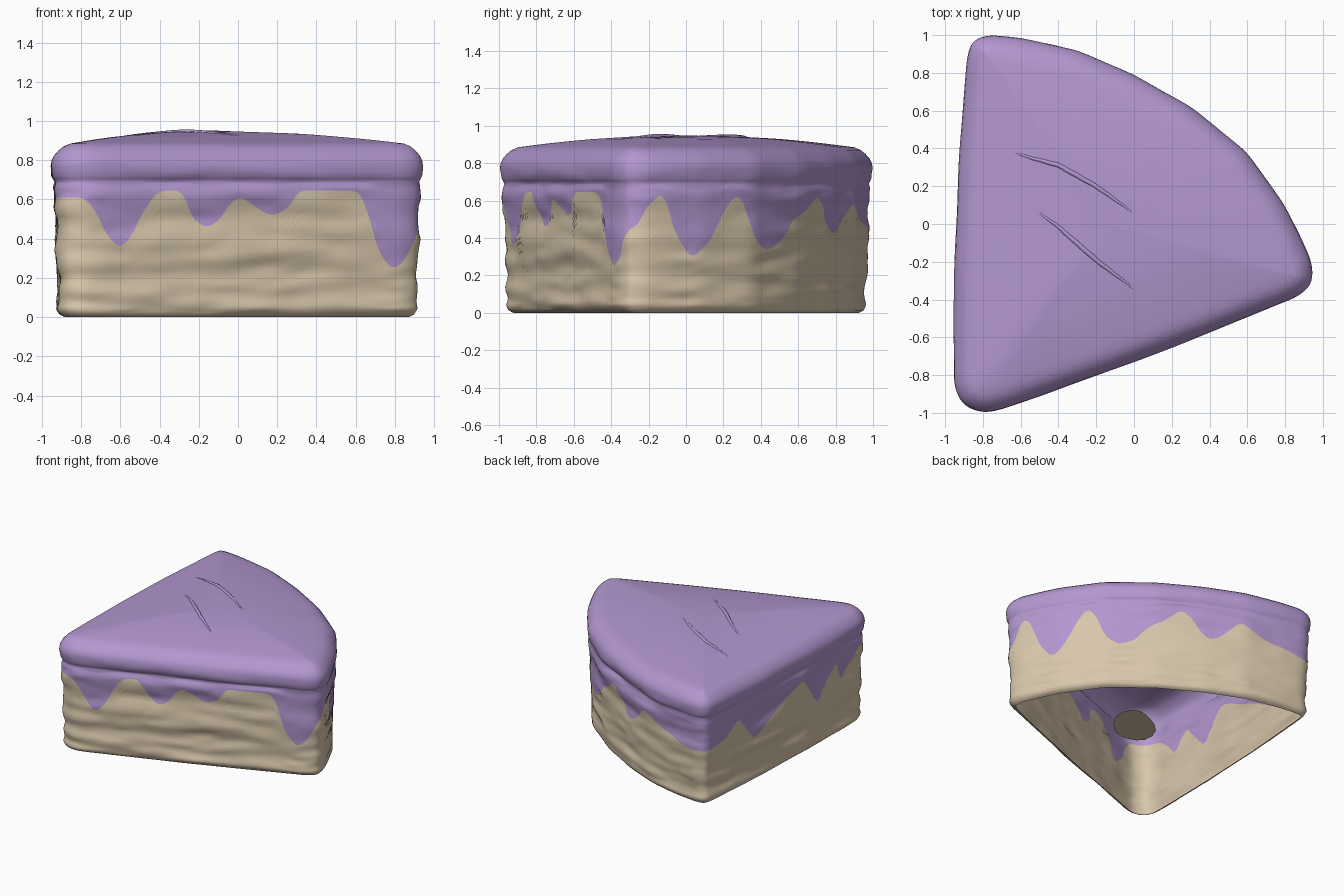
import bpy, bmesh, math
from mathutils import Vector, noise
from mathutils.bvhtree import BVHTree

cube = bpy.data.objects.get("Cube")
if cube:
    bpy.data.objects.remove(cube)


def material(name, rgb):
    m = bpy.data.materials.new(name)
    m.use_nodes = True
    m.diffuse_color = (*rgb, 1)
    m.node_tree.nodes["Principled BSDF"].inputs["Base Color"].default_value = (*rgb, 1)
    return m


SPONGE = material("beige sponge", (0.69, 0.57, 0.41))
ICING = material("lilac icing", (0.45, 0.31, 0.63))


def lerp_keys(keys, t):
    """Eased interpolation through (position, value) pairs."""
    if t <= keys[0][0]:
        return keys[0][1]
    for (a, va), (b, vb) in zip(keys, keys[1:]):
        if t <= b:
            return va + (vb - va) * (t - a) / (b - a)
    return keys[-1][1]


# Plan outline of the wedge, counter-clockwise
OUTLINE = [(-.955, -.6), (-.955, -.86), (-.91, -.96), (-.8, -1.005), (-.7, -.985), (0, -.73),
           (.4, -.575), (.87, -.385), (.945, -.32), (.945, -.21), (.88, -.06), (.8, .1),
           (.6, .38), (.3, .62), (0, .79), (-.3, .92), (-.6, .985), (-.78, 1.005),
           (-.865, .97), (-.885, .88), (-.93, .3), (-.95, -.2)]
# Lower edge of the icing on each wall
FRONT_DRIPS = [(-.93, .61), (-.78, .61), (-.72, .54), (-.66, .42), (-.6, .35), (-.54, .4),
               (-.45, .58), (-.4, .645), (-.28, .645), (-.22, .5), (-.15, .455), (-.08, .49),
               (-.03, .59), (.02, .615), (.1, .56), (.18, .515), (.26, .55), (.31, .645),
               (.62, .645), (.66, .58), (.72, .34), (.8, .24), (.87, .29), (.94, .46)]
ARC_DRIPS = [(-1.21, .47), (-1.13, .58), (-1.05, .64), (-1, .62), (-.92, .42), (-.78, .29),
             (-.63, .38), (-.5, .55), (-.4, .635), (-.31, .58), (-.22, .4), (-.07, .33),
             (.09, .37), (.27, .5), (.39, .53), (.56, .625), (.68, .56), (.82, .42),
             (.94, .44), (1.15, .59), (1.38, .5), (1.75, .43)]
LEFT_DRIPS = [(-.9, .61), (-.82, .6), (-.72, .52), (-.63, .41), (-.54, .6), (-.45, .5),
              (-.32, .35), (-.14, .61), (-.05, .58), (.1, .5), (.3, .42), (.42, .34),
              (.6, .57), (.75, .46), (.95, .43)]
# Wall profile: height, inset from the outline
PROFILE = [(0, .075), (.012, .05), (.04, .035), (.2, .036), (.28, .03), (.4, .022), (.5, .03),
           (.6, .015), (.66, .015), (.69, .024), (.72, .006), (.77, 0), (.8, .005),
           (.825, .018), (.85, .04), (.87, .065), (.885, .1)]
COLUMNS, LOW, MID, DOME = 320, 26, 10, 14
CENTRE = Vector((-.15, 0, 0))


def relax(values, passes):
    for _ in range(passes):
        values = [(values[i - 1] + values[i] * 2 + values[(i + 1) % len(values)]) / 4
                  for i in range(len(values))]
    return values


def resample(points, count):
    pts = [Vector((*p, 0)) for p in points]
    pts.append(pts[0])
    lengths = [(b - a).length for a, b in zip(pts, pts[1:])]
    step, out = sum(lengths) / count, []
    for i in range(count):
        d, k = i * step, 0
        while d > lengths[k]:
            d -= lengths[k]
            k += 1
        out.append(pts[k].lerp(pts[k + 1], d / lengths[k]))
    return out


rim = relax(resample(OUTLINE, COLUMNS), 8)
normals = []
for i in range(COLUMNS):
    t = rim[(i + 1) % COLUMNS] - rim[i - 1]
    normals.append(Vector((-t.y, t.x, 0)).normalized())
normals = relax(normals, 6)


def drip_height(p, n):
    if n.x > .7:
        return lerp_keys(LEFT_DRIPS, p.y)
    if n.y > 0:
        return lerp_keys(FRONT_DRIPS, p.x)
    return lerp_keys(ARC_DRIPS, p.y - p.x)


drips = relax([drip_height(p, n) for p, n in zip(rim, normals)], 2)


def wall_point(i, z):
    p, n = rim[i], normals[i]
    fade = min(1, max(0, (.8 - z) * 8)) * min(1, z * 20)
    ripple = noise.noise(Vector((p.x * 2, p.y * 2, z * 12)))
    ripple += .5 * noise.noise(Vector((p.x * 5, p.y * 5, z * 19 + 7)))
    return p + n * (lerp_keys(PROFILE, z) + ripple * .016 * fade) + Vector((0, 0, z))


# Hollow slice: walls with one row of vertices on the icing edge, then a domed top
bm = bmesh.new()
rings = []
for j in range(LOW + 1):
    rings.append([wall_point(i, drips[i] * (j / LOW) ** 1.4) for i in range(COLUMNS)])
for j in range(1, MID + 1):
    rings.append([wall_point(i, drips[i] + (.69 - drips[i]) * j / MID) for i in range(COLUMNS)])
for z in (.705, .72, .745, .77, .785, .8, .825, .84, .85, .86, .87, .885):
    rings.append([wall_point(i, z) for i in range(COLUMNS)])
edge = rings[-1]
for j in range(1, DOME):
    t = 1 - j / DOME
    ring = []
    for p in edge:
        q = CENTRE.lerp(p, t)
        q.z = .885 + .063 * (1 - t * t) + .004 * noise.noise(q * 3) * (1 - t)
        ring.append(q)
    rings.append(ring)

verts = [[bm.verts.new(p) for p in ring] for ring in rings]
for j, (low, high) in enumerate(zip(verts, verts[1:])):
    for i in range(COLUMNS):
        k = (i + 1) % COLUMNS
        f = bm.faces.new((low[i], low[k], high[k], high[i]))
        f.material_index = int(j >= LOW)
tip = bm.verts.new(CENTRE + Vector((0, 0, .948)))
for i in range(COLUMNS):
    f = bm.faces.new((verts[-1][i], verts[-1][(i + 1) % COLUMNS], tip))
    f.material_index = 1
for f in bm.faces:
    f.smooth = True
surface = BVHTree.FromBMesh(bm)


def add_mesh(name, bm, mats):
    me = bpy.data.meshes.new(name)
    bm.to_mesh(me)
    bm.free()
    for m in mats:
        me.materials.append(m)
    ob = bpy.data.objects.new(name, me)
    bpy.context.collection.objects.link(ob)
    return ob


add_mesh("cake_slice", bm, [SPONGE, ICING])


# Two thin raised creases in the icing
def crease(name, path):
    cu = bpy.data.curves.new(name, "CURVE")
    cu.dimensions = "3D"
    cu.bevel_depth, cu.bevel_resolution = .014, 2
    sp = cu.splines.new("POLY")
    count = 28
    sp.points.add(count - 1)
    for i, pt in enumerate(sp.points):
        t = i / (count - 1)
        x = path[0][0] + (path[-1][0] - path[0][0]) * t
        y = lerp_keys(path, x) + .008 * noise.noise(Vector((x * 14, 0, 3)))
        z = surface.ray_cast(Vector((x, y, 2)), Vector((0, 0, -1)))[0].z
        pt.co = (x, y, z - .004, 1)
        pt.radius = .3 + .7 * math.sin(math.pi * t)
    cu.materials.append(ICING)
    bpy.context.collection.objects.link(bpy.data.objects.new(name, cu))


crease("back_crease", [(-.65, .4), (-.61, .37), (-.4, .31), (-.2, .2), (.01, .05)])
crease("front_crease", [(-.52, .07), (-.42, 0), (-.2, -.19), (.01, -.35)])

# Loose flake of sponge inside the hollow
bm = bmesh.new()
loop = []
for i in range(16):
    a = math.tau * i / 16
    r = 1 + .25 * noise.noise(Vector((math.cos(a), math.sin(a), 5)))
    u, v = .15 * r * math.cos(a), .22 * r * math.sin(a)
    loop.append(bm.verts.new((-.52 + (v - u) * .7, -.62 + (v + u) * .7, .5)))
bm.faces.new(reversed(loop))
add_mesh("inner_flake", bm, [SPONGE])
